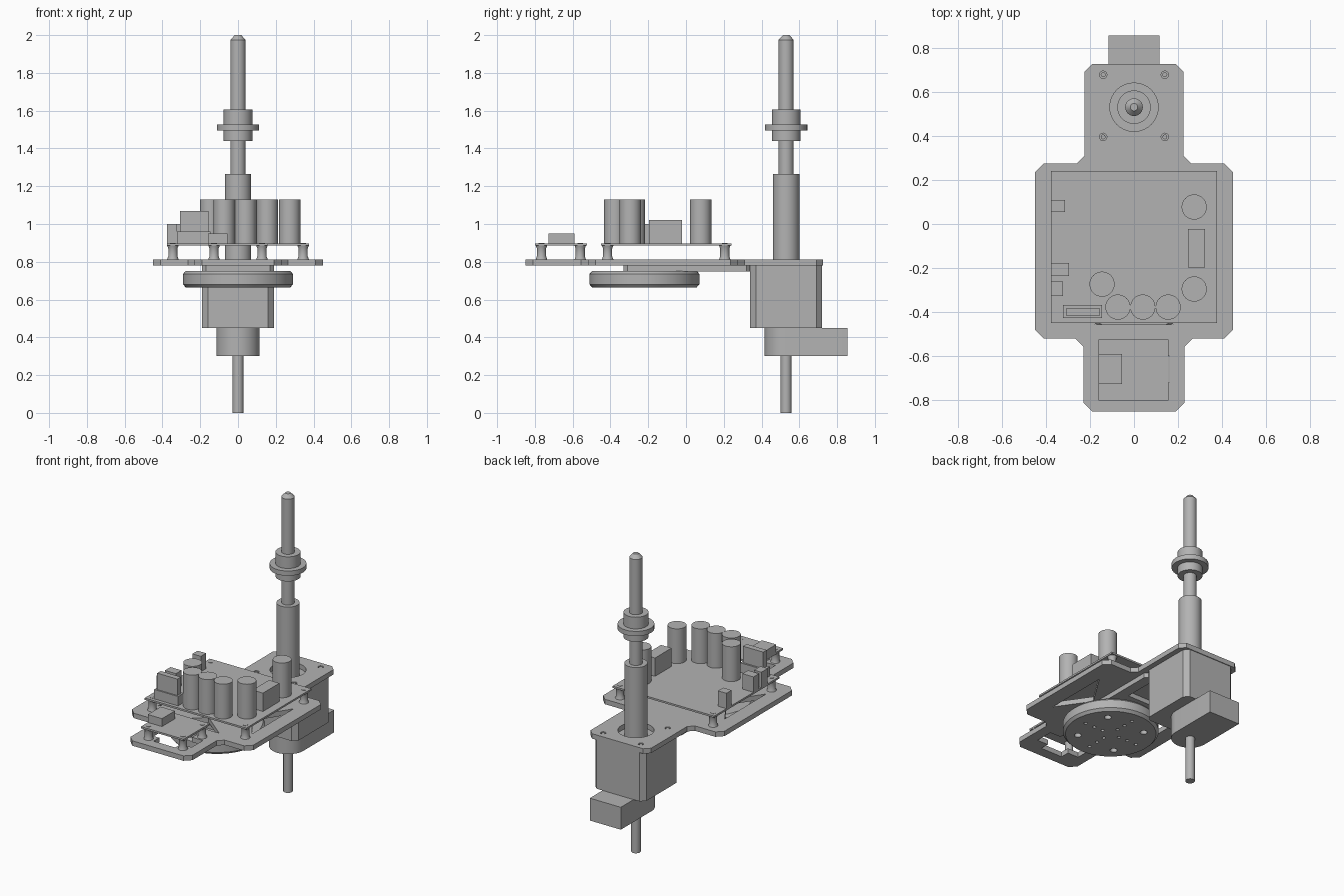
import bpy, bmesh
from math import cos, sin, pi

if "Cube" in bpy.data.objects:
    bpy.data.objects.remove(bpy.data.objects["Cube"], do_unlink=True)

gray = bpy.data.materials.new("machine_gray")
gray.use_nodes = True
gray.diffuse_color = (0.45, 0.45, 0.45, 1)
gray.node_tree.nodes["Principled BSDF"].inputs["Base Color"].default_value = (0.45, 0.45, 0.45, 1)


def circle(x, y, r, n=24):
    return [(x + r * cos(2 * pi * i / n), y + r * sin(2 * pi * i / n)) for i in range(n)]


def rect(x0, x1, y0, y1, c=0):
    """Rectangle outline with optional chamfered corners."""
    if not c:
        return [(x0, y0), (x1, y0), (x1, y1), (x0, y1)]
    return [(x0 + c, y0), (x1 - c, y0), (x1, y0 + c), (x1, y1 - c),
            (x1 - c, y1), (x0 + c, y1), (x0, y1 - c), (x0, y0 + c)]


def finish(bm, name, smooth=True):
    bmesh.ops.recalc_face_normals(bm, faces=bm.faces)
    mesh = bpy.data.meshes.new(name)
    bm.to_mesh(mesh)
    bm.free()
    mesh.materials.append(gray)
    ob = bpy.data.objects.new(name, mesh)
    bpy.context.collection.objects.link(ob)
    if smooth:
        shade(ob)
    return ob


def shade(ob):
    bpy.ops.object.select_all(action='DESELECT')
    ob.select_set(True)
    bpy.context.view_layer.objects.active = ob
    bpy.ops.object.shade_smooth_by_angle(angle=0.6)


def prism(name, outlines, z0, z1, smooth=True):
    """Extrude one or more separate outlines upward from z0 to z1."""
    bm = bmesh.new()
    for pts in outlines:
        face = bm.faces.new([bm.verts.new((x, y, z0)) for x, y in pts])
        top = bmesh.ops.extrude_face_region(bm, geom=[face])["geom"]
        for v in top:
            if isinstance(v, bmesh.types.BMVert):
                v.co.z = z1
    return finish(bm, name, smooth)


def box(name, x0, x1, y0, y1, z0, z1):
    return prism(name, [rect(x0, x1, y0, y1)], z0, z1, False)


def lathe(name, profile, x, y, n=32):
    """Stack rings of (radius, height) into a capped turned part."""
    bm = bmesh.new()
    rings = [[bm.verts.new((px, py, z)) for px, py in circle(x, y, r, n)] for r, z in profile]
    for a, b in zip(rings, rings[1:]):
        for i in range(n):
            j = (i + 1) % n
            bm.faces.new((a[i], a[j], b[j], b[i]))
    bm.faces.new(rings[0])
    bm.faces.new(rings[-1])
    return finish(bm, name)


def cut(ob, outlines, z0, z1):
    """Subtract prisms from a part and drop the cutter."""
    cutter = prism("cutter", outlines, z0, z1, False)
    cutter.hide_render = True
    mod = ob.modifiers.new("cut", 'BOOLEAN')
    mod.operation, mod.solver, mod.object = 'DIFFERENCE', 'EXACT', cutter
    bpy.context.view_layer.update()
    deps = bpy.context.evaluated_depsgraph_get()
    mesh = bpy.data.meshes.new_from_object(ob.evaluated_get(deps))
    ob.modifiers.clear()
    ob.data = mesh
    bpy.data.objects.remove(cutter, do_unlink=True)
    shade(ob)


def corners(x, y0, y1):
    return [(sx * x, y) for sx in (-1, 1) for y in (y0, y1)]


AXIS_Y = 0.53          # drive axis
DISC_Y = -0.22         # turntable centre
PLATE = (0.78, 0.813)
BOARD = (0.885, 0.897)

# Base plate: cross-shaped outline, mirrored about x
half = [(0.19, -0.85), (0.23, -0.81), (0.23, -0.555), (0.265, -0.52), (0.41, -0.52),
        (0.45, -0.48), (0.45, 0.235), (0.41, 0.275), (0.26, 0.275), (0.225, 0.31),
        (0.225, 0.69), (0.19, 0.725)]
plate = prism("base_plate", [half + [(-x, y) for x, y in reversed(half)]], *PLATE)

# Plate openings: truss triangles, notched window, hub hole, screw holes
motor_screws = corners(0.14, 0.395, 0.677)
side = [(0.35, -0.35), (0.35, 0.09), (0.205, -0.14)]
window = [(-0.08, -0.78), (0.08, -0.78), (0.08, -0.72), (0.16, -0.72), (0.16, -0.60), (0.08, -0.60),
          (0.08, -0.54), (-0.08, -0.54), (-0.08, -0.60), (-0.16, -0.60), (-0.16, -0.72), (-0.08, -0.72)]
openings = [side, [(-x, y) for x, y in reversed(side)],
            [(-0.18, -0.457), (0.18, -0.457), (0, -0.31)],
            window, circle(0, AXIS_Y, 0.11, 32)]
openings += [circle(x, y, 0.017, 16) for x, y in motor_screws]
cut(plate, openings, 0.7, 0.9)
for i, (x, y) in enumerate(motor_screws):
    prism(f"motor_screw_{i + 1}", [circle(x, y, 0.011, 16)], 0.77, 0.81)

# Motor with encoder housing (rounded toward the front)
prism("motor_body", [rect(-0.19, 0.19, 0.34, 0.72, 0.03)], 0.45, 0.78, False)
arc = [(0.115 * cos(pi + pi * i / 20), AXIS_Y + 0.115 * sin(pi + pi * i / 20)) for i in range(21)]
prism("encoder_housing", [arc + [(0.115, 0.855), (-0.115, 0.855)]], 0.30, 0.45)

# Drive shaft, sleeve and flanged nut
lathe("lower_shaft", [(0.029, 0), (0.029, 0.31)], 0, AXIS_Y)
lathe("shaft_sleeve", [(0.07, 0.77), (0.07, 1.265)], 0, AXIS_Y)
lathe("upper_shaft", [(0.04, 1.25), (0.04, 1.975), (0.017, 2.0)], 0, AXIS_Y)
lathe("flanged_nut", [(0.076, 1.44), (0.076, 1.495), (0.112, 1.495), (0.112, 1.527),
                      (0.076, 1.527), (0.076, 1.605)], 0, AXIS_Y)

# Arm between the turntable and the motor
arm = prism("link_arm", [rect(-0.19, 0.19, -0.33, 0.34, 0.02)], 0.748, 0.78, False)
cut(arm, [rect(-0.12, 0.12, 0.09, 0.29)], 0.7, 0.779)

# Turntable disc with bolt holes underneath
disc = lathe("turntable_disc", [(0.275, 0.663), (0.291, 0.68), (0.291, 0.735), (0.278, 0.75)],
             0, DISC_Y, 64)
holes = [circle(x, y, 0.022, 16) for x, y in corners(0.142, DISC_Y - 0.142, DISC_Y + 0.142)]
for radius, count in ((0.13, 4), (0.2, 4), (0.065, 4)):
    for i in range(count):
        a = 2 * pi * i / count
        holes.append(circle(radius * cos(a), DISC_Y + radius * sin(a), 0.011, 12))
cut(disc, holes, 0.6, 0.70)

# Circuit boards on flanged standoffs
box("main_board", -0.377, 0.377, -0.45, 0.24, *BOARD)
box("small_board", -0.16, 0.157, -0.80, -0.525, *BOARD)
for i, (x, y) in enumerate(corners(0.345, -0.415, 0.205) + corners(0.127, -0.765, -0.56)):
    lathe(f"standoff_{i + 1}", [(0.03, 0.813), (0.024, 0.83), (0.024, 0.87), (0.03, 0.885)], x, y, 20)
    prism(f"standoff_screw_{i + 1}", [circle(x, y, 0.015, 16)], 0.88, 0.899)

# Capacitors
for i, (x, y) in enumerate([(0.273, 0.077), (0.273, -0.295), (-0.145, -0.273),
                            (-0.073, -0.377), (0.04, -0.377), (0.155, -0.377)]):
    lathe(f"capacitor_{i + 1}", [(0.057, BOARD[1]), (0.057, 1.13)], x, y)

# Board connectors and blocks
box("relay_block", 0.245, 0.323, -0.197, -0.022, BOARD[1], 1.02)
box("rear_connector", -0.377, -0.314, 0.055, 0.11, BOARD[1], 1.0)
box("side_connector_wide", -0.377, -0.295, -0.236, -0.177, BOARD[1], 1.0)
box("side_connector_narrow", -0.377, -0.323, -0.327, -0.26, BOARD[1], 1.0)
box("plug_socket", -0.323, -0.145, -0.427, -0.368, BOARD[1], 0.96)
box("plug", -0.307, -0.157, -0.418, -0.38, 0.96, 1.07)
box("small_board_connector", -0.16, -0.055, -0.727, -0.59, BOARD[1], 0.95)
